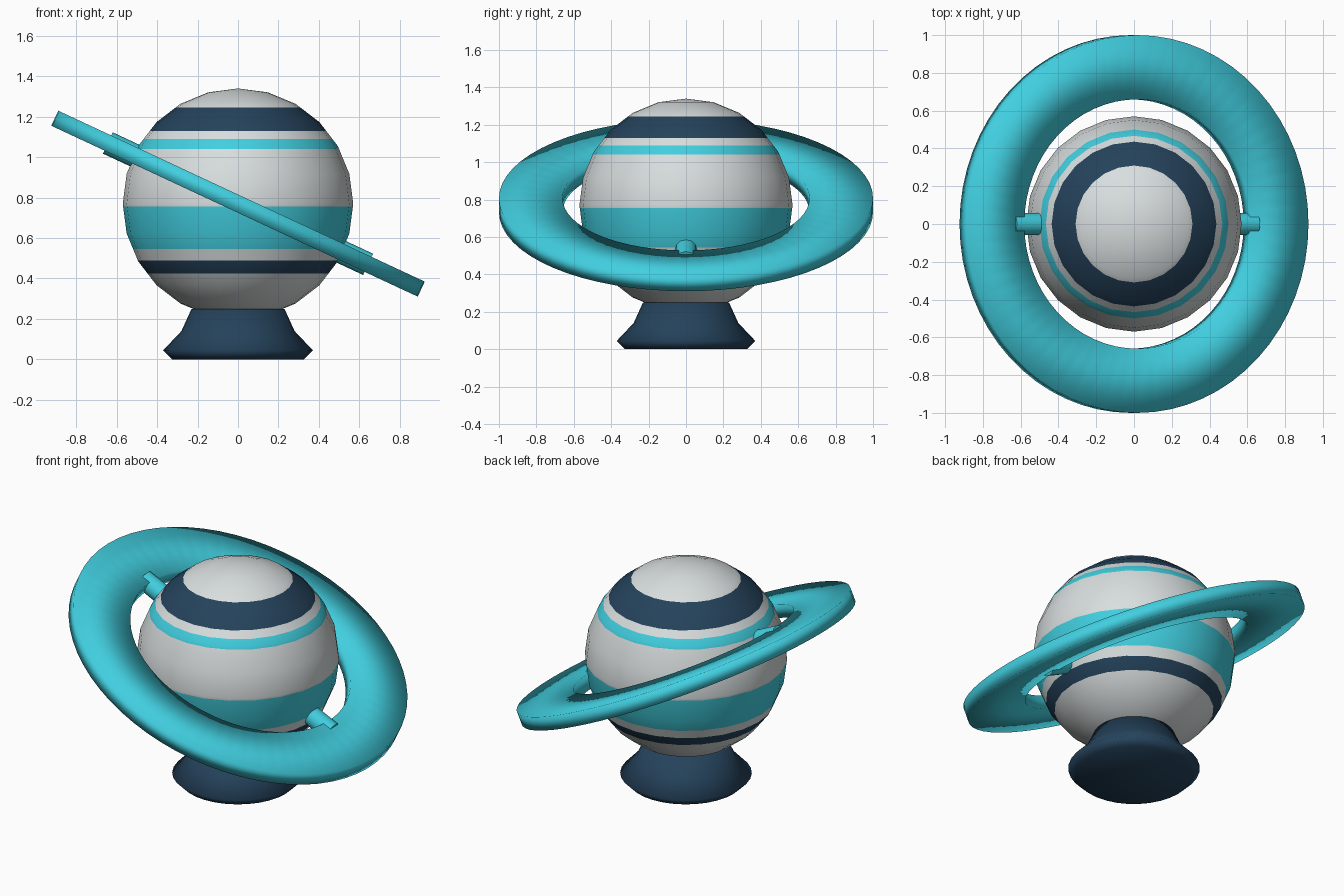
import bpy, bmesh, math
from mathutils import Vector, Matrix

if "Cube" in bpy.data.objects:
    bpy.data.objects.remove(bpy.data.objects["Cube"])

CENTRE = Vector((0, 0, 0.77))
RADIUS = 0.57
TILT = Matrix.Translation(CENTRE) @ Matrix.Rotation(math.radians(25), 4, 'Y')


def material(name, rgb):
    m = bpy.data.materials.new(name)
    m.diffuse_color = (*rgb, 1)
    m.use_nodes = True
    m.node_tree.nodes["Principled BSDF"].inputs["Base Color"].default_value = m.diffuse_color
    return m


WHITE = material("soft_white", (0.69, 0.73, 0.73))
CYAN = material("cyan", (0.053, 0.62, 0.74))
NAVY = material("navy", (0.018, 0.055, 0.105))


def finish(name, bm, mats):
    """Turn a bmesh into a smooth shaded object."""
    bmesh.ops.recalc_face_normals(bm, faces=bm.faces)
    for f in bm.faces:
        f.smooth = True
    mesh = bpy.data.meshes.new(name)
    bm.to_mesh(mesh)
    bm.free()
    for m in mats:
        mesh.materials.append(m)
    obj = bpy.data.objects.new(name, mesh)
    bpy.context.collection.objects.link(obj)
    return obj


def lathe(profile, steps, closed):
    """Revolve (radius, z) points around z; open profiles get end caps."""
    bm = bmesh.new()
    rows = []
    for i in range(steps):
        a = 2 * math.pi * i / steps
        rows.append([bm.verts.new((r * math.cos(a), r * math.sin(a), z)) for r, z in profile])
    n = len(profile)
    for i in range(steps):
        a, b = rows[i], rows[(i + 1) % steps]
        for j in range(n if closed else n - 1):
            k = (j + 1) % n
            bm.faces.new((a[j], b[j], b[k], a[k]))
    if not closed:
        bm.faces.new([row[0] for row in rows])
        bm.faces.new([row[-1] for row in rows])
    return bm


# Globe: sphere cut at the band heights, then coloured by height
bands = [(0.425, 0), (0.49, 2), (0.545, 0), (0.755, 1), (1.04, 0),
         (1.09, 1), (1.13, 0), (1.245, 2), (9, 0)]  # upper height, colour
bm = bmesh.new()
bmesh.ops.create_uvsphere(bm, u_segments=24, v_segments=12, radius=RADIUS,
                          matrix=Matrix.Translation(CENTRE))
for height, _ in bands[:-1]:
    bmesh.ops.bisect_plane(bm, geom=bm.verts[:] + bm.edges[:] + bm.faces[:], dist=1e-5,
                           plane_co=(0, 0, height), plane_no=(0, 0, 1))
for f in bm.faces:
    z = f.calc_center_median().z
    f.material_index = next(c for top, c in bands if z < top)
finish("globe", bm, [WHITE, CYAN, NAVY])

# Flared stand under the globe
finish("stand", lathe([(0.325, 0), (0.37, 0.045), (0.28, 0.14), (0.23, 0.25)], 32, False), [NAVY])

# Tilted flat ring
ring = finish("ring", lathe([(0.66, -0.041), (1.0, -0.041), (1.0, 0.041), (0.66, 0.041)], 64, True), [CYAN])
ring.matrix_world = TILT

# Pegs joining the globe and the ring
for side, name in ((-1, "left_peg"), (1, "right_peg")):
    bm = bmesh.new()
    bmesh.ops.create_cone(bm, cap_ends=True, segments=12, radius1=0.058, radius2=0.058, depth=0.21,
                          matrix=Matrix.Translation((side * 0.605, 0, 0)) @ Matrix.Rotation(math.pi / 2, 4, 'Y'))
    peg = finish(name, bm, [CYAN])
    peg.matrix_world = TILT
    for f in peg.data.polygons:
        f.use_smooth = len(f.vertices) == 4
